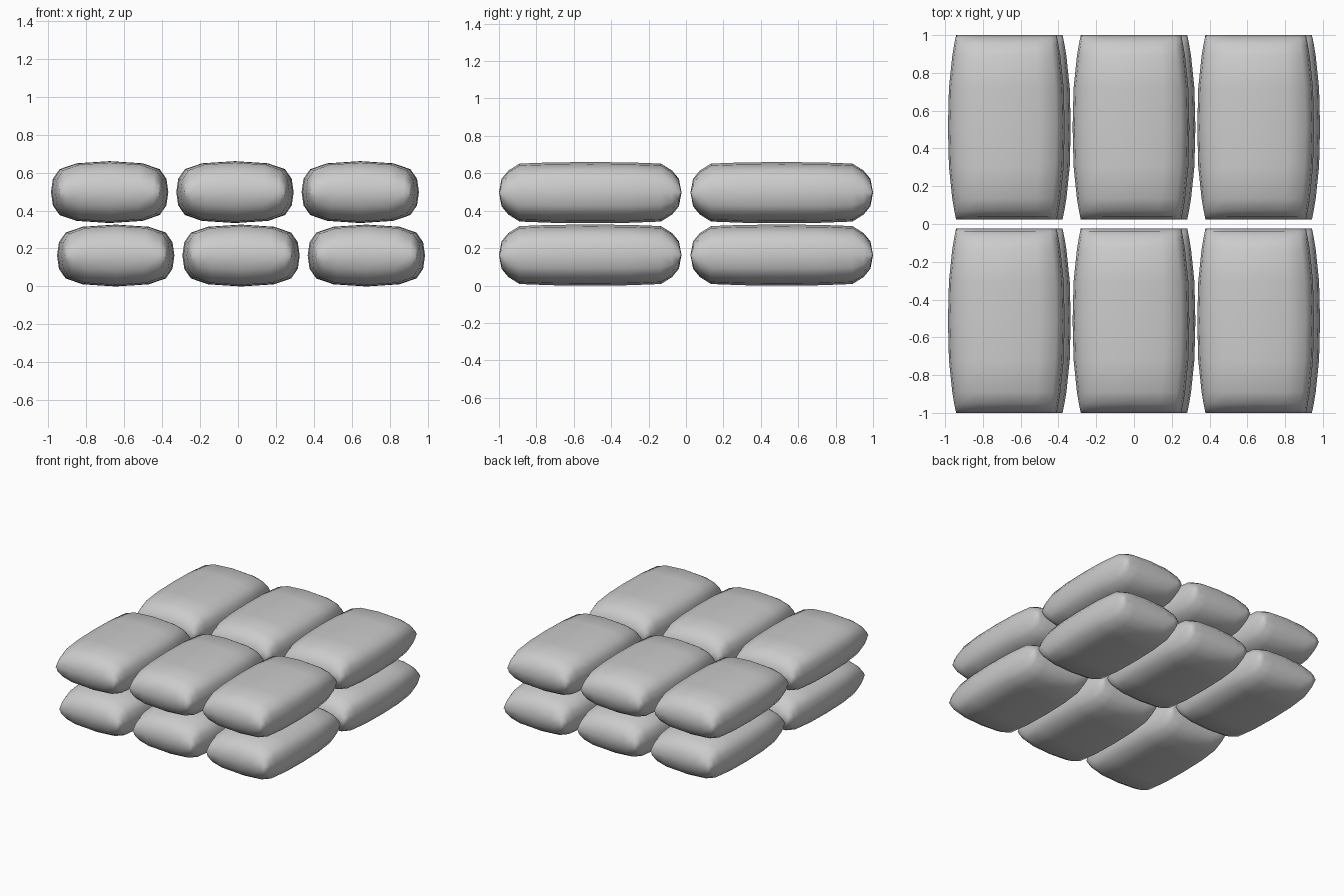
import bpy, bmesh

if "Cube" in bpy.data.objects:
    bpy.data.objects.remove(bpy.data.objects["Cube"])

HX, HY, HZ = 0.309, 0.488, 0.163

# half profiles: (distance in from the seam, fraction of full thickness)
PROF_X = [(0, 0), (0.010, 0.43), (0.045, 0.74), (0.135, 0.93), (HX, 1)]
PROF_Y = [(0, 0), (0.014, 0.45), (0.050, 0.72), (0.110, 0.95), (0.28, 0.99), (HY, 1)]


def full(profile, half):
    left = [(d - half, f) for d, f in profile]
    return left + [(-p, f) for p, f in reversed(left[:-1])]


def sack_mesh():
    bm = bmesh.new()
    us, vs = full(PROF_X, HX), full(PROF_Y, HY)
    sheets = {}
    for side in (1, -1):
        for i, (x, fx) in enumerate(us):
            for j, (y, fy) in enumerate(vs):
                rim = fx * fy == 0
                if rim and side == -1:
                    sheets[side, i, j] = sheets[1, i, j]
                    continue
                taper = 1 - 0.14 * (abs(y) / HY) ** 2.5
                sheets[side, i, j] = bm.verts.new((x * taper, y, side * HZ * fx * fy))
        for i in range(len(us) - 1):
            for j in range(len(vs) - 1):
                q = [sheets[side, a, b] for a, b in
                     ((i, j), (i + 1, j), (i + 1, j + 1), (i, j + 1))]
                bm.faces.new(q if side == 1 else q[::-1])
    for f in bm.faces:
        f.smooth = True
    me = bpy.data.meshes.new("sack")
    bm.to_mesh(me)
    bm.free()
    return me


# two staggered layers, each of three columns and two rows
mesh = sack_mesh()
for layer, z, shift in (("lower", 0.163, 0.016), ("upper", 0.497, -0.016)):
    for row, y in (("front", -0.512), ("back", 0.512)):
        for col, x in (("left", -0.66), ("middle", 0), ("right", 0.66)):
            ob = bpy.data.objects.new(f"{layer}_{row}_{col}_sack", mesh)
            ob.location = (x + shift, y, z)
            bpy.context.collection.objects.link(ob)
